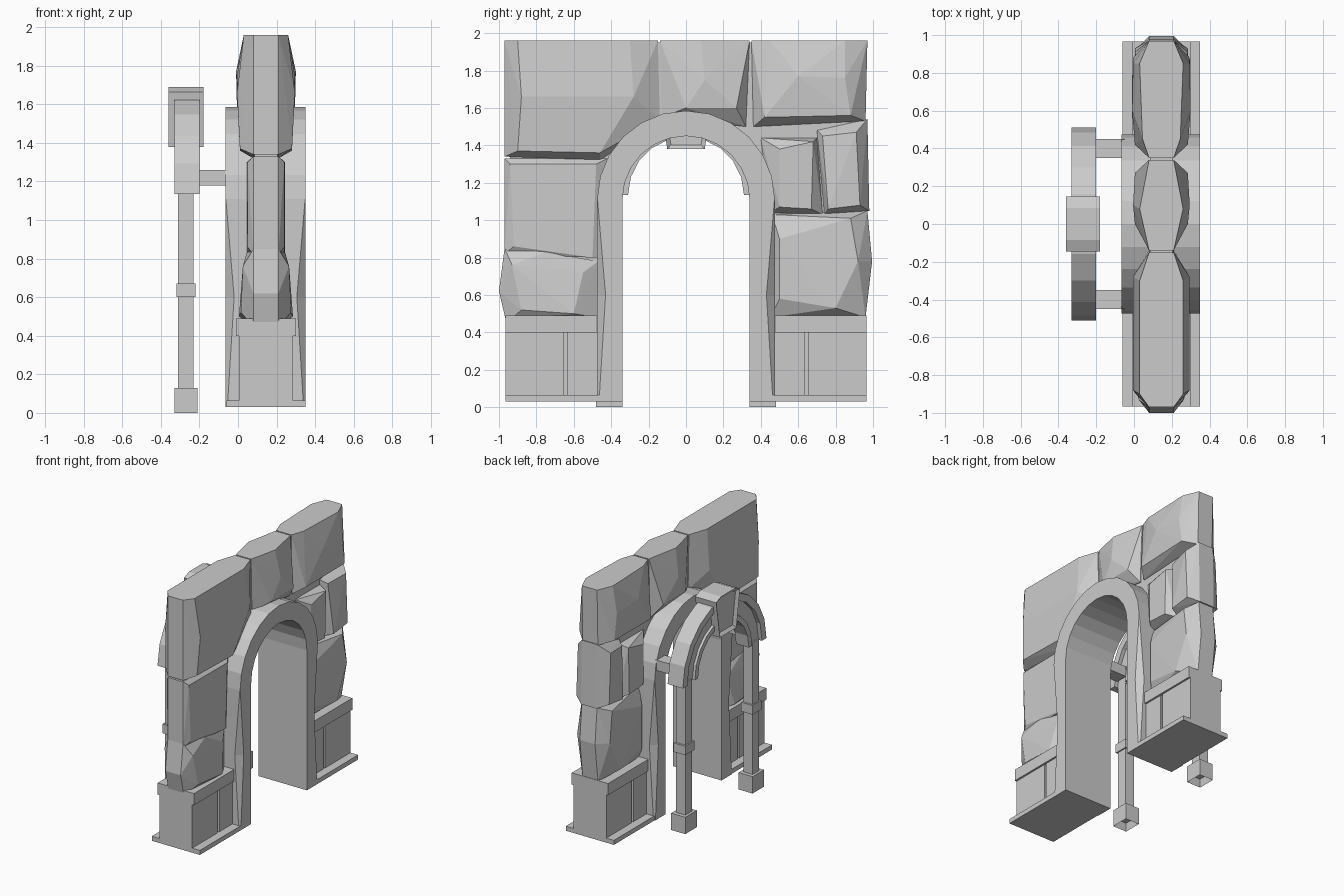
import bpy, bmesh
from math import sin, cos, pi

old = bpy.data.objects.get("Cube")
if old:
    bpy.data.objects.remove(old, do_unlink=True)

stone = bpy.data.materials.new("grey stone")
stone.use_nodes = True
stone.diffuse_color = (0.6, 0.6, 0.6, 1)
bsdf = next(n for n in stone.node_tree.nodes if n.type == 'BSDF_PRINCIPLED')
bsdf.inputs["Base Color"].default_value = stone.diffuse_color
MID = 0.145  # wall centre plane


def finish(name, bm):
    bmesh.ops.recalc_face_normals(bm, faces=bm.faces)
    mesh = bpy.data.meshes.new(name)
    bm.to_mesh(mesh)
    bm.free()
    mesh.materials.append(stone)
    obj = bpy.data.objects.new(name, mesh)
    bpy.context.collection.objects.link(obj)
    return obj


def loft(name, sections):
    """Join equal-length loops of points and cap both ends."""
    bm = bmesh.new()
    loops = [[bm.verts.new(p) for p in s] for s in sections]
    n = len(loops[0])
    for a, b in zip(loops, loops[1:]):
        for i in range(n):
            j = (i + 1) % n
            bm.faces.new((a[i], a[j], b[j], b[i]))
    bm.faces.new(loops[0])
    bm.faces.new(loops[-1])
    return finish(name, bm)


def box(name, xs, ys, zs):
    (x0, x1), (y0, y1) = xs, ys
    return loft(name, [[(x0, y0, z), (x1, y0, z), (x1, y1, z), (x0, y1, z)] for z in zs])


def band(name, inner, outer, x0, x1):
    """Strip between two (y, z) paths, given thickness along x."""
    return loft(name, [[(x0, *i), (x0, *o), (x1, *o), (x1, *i)]
                       for i, o in zip(inner, outer)])


def arc(radius, centre, steps):
    return [(-radius * cos(pi * i / steps), centre + radius * sin(pi * i / steps))
            for i in range(steps + 1)]


def rock(name, outline, ridge, edge=0.065):
    """Chiselled stone: hull of a thin outline and raised points, on both faces."""
    bm = bmesh.new()
    for side in (-1, 1):
        for y, z in outline:
            bm.verts.new((MID + side * edge, y, z))
        for y, z, h in ridge:
            bm.verts.new((MID + side * h, y, z))
    res = bmesh.ops.convex_hull(bm, input=bm.verts)
    loose = set(res["geom_interior"]) | set(res["geom_unused"])
    bmesh.ops.delete(bm, geom=[v for v in loose if isinstance(v, bmesh.types.BMVert)],
                     context='VERTS')
    return finish(name, bm)


def inset(obj, axis, sign, width, depth):
    """Sink a panel into the faces pointing along one axis."""
    bm = bmesh.new()
    bm.from_mesh(obj.data)
    bm.normal_update()
    faces = [f for f in bm.faces if f.normal[axis] * sign > 0.9]
    bmesh.ops.inset_region(bm, faces=faces, thickness=width, depth=-depth)
    bm.to_mesh(obj.data)
    bm.free()


# Wall core behind the stones
hole = arc(0.41, 1.11, 12)
rim = []
for y, z in hole:
    dy, dz = y, z - 1.11
    k = min(0.94 / max(abs(dy), 1e-4), 0.84 / max(dz, 1e-4))
    rim.append((dy * k, 1.11 + dz * k))
band("wall_core_arch", hole, rim, MID - 0.06, MID + 0.06)
for y, z in ((-0.94, 1.95), (0.94, 1.95)):
    box("wall_core_corner", (MID - 0.06, MID + 0.06), sorted((y, y * 0.45)), (1.5, z))
    box("wall_core_side", (MID - 0.06, MID + 0.06), sorted((y, y * 0.45)), (0.4, 1.5))

# Chiselled stones
rock("top_left_stone",
     [(-0.97, 1.34), (-0.46, 1.32), (-0.14, 1.54), (-0.15, 1.96), (-0.97, 1.96)],
     [(-0.88, 1.66, 0.15), (-0.28, 1.66, 0.15), (-0.9, 1.37, 0.135),
      (-0.46, 1.36, 0.135), (-0.9, 1.96, 0.115), (-0.3, 1.96, 0.115)])
rock("top_middle_stone",
     [(-0.13, 1.55), (0.32, 1.5), (0.34, 1.96), (-0.14, 1.96)],
     [(0.1, 1.75, 0.15), (0.08, 1.96, 0.115), (0, 1.6, 0.14), (0.27, 1.6, 0.14)])
rock("top_right_stone",
     [(0.36, 1.5), (0.96, 1.53), (0.97, 1.96), (0.35, 1.96)],
     [(0.42, 1.55, 0.14), (0.88, 1.56, 0.15), (0.6, 1.77, 0.155),
      (0.85, 1.76, 0.15), (0.45, 1.96, 0.1), (0.85, 1.96, 0.115)])
rock("right_inner_stone",
     [(0.45, 1.04), (0.73, 1.03), (0.7, 1.44), (0.4, 1.44)],
     [(0.5, 1.07, 0.13), (0.67, 1.06, 0.13), (0.68, 1.42, 0.13), (0.5, 1.38, 0.13)])
rock("right_outer_stone",
     [(0.74, 1.03), (0.98, 1.05), (0.97, 1.54), (0.7, 1.48)],
     [(0.76, 1.06, 0.14), (0.93, 1.08, 0.14), (0.91, 1.47, 0.14), (0.73, 1.45, 0.11)])
rock("right_lower_stone",
     [(0.45, 0.48), (0.96, 0.48), (0.995, 0.78), (0.97, 1.05), (0.46, 1.03)],
     [(0.5, 0.58, 0.12), (0.8, 0.53, 0.14), (0.92, 0.78, 0.14),
      (0.88, 1.01, 0.13), (0.5, 0.9, 0.12)])
rock("left_middle_stone",
     [(-0.97, 0.82), (-0.44, 0.8), (-0.42, 1.33), (-0.97, 1.33)],
     [(-0.92, 0.86, 0.095), (-0.5, 0.8, 0.1), (-0.48, 1.3, 0.1), (-0.94, 1.3, 0.095)])
rock("left_lower_stone",
     [(-0.96, 0.45), (-0.47, 0.48), (-0.47, 0.78), (-0.97, 0.85), (-1, 0.62)],
     [(-0.88, 0.52, 0.13), (-0.6, 0.5, 0.14), (-0.55, 0.72, 0.11),
      (-0.93, 0.76, 0.12), (-0.75, 0.83, 0.1)])

# Smooth surround of the opening
band("arch_surround", arc(0.34, 1.11, 12), arc(0.475, 1.11, 12), -0.065, 0.35)


def jamb(side):
    """Upright of the surround, its outer corners worn at mid height."""
    def section(z, c):
        pts = [(-0.065, 0.34), (0.35, 0.34), (0.35, 0.475 - c), (0.35 - c, 0.475),
               (c - 0.065, 0.475), (-0.065, 0.475 - c)]
        return [(x, side * y, z) for x, y in pts]
    loft("surround_jamb", [section(0.03, 0.01), section(0.6, 0.045), section(1.11, 0.002)])


for side in (-1, 1):
    def span(a, b):
        return sorted((side * a, side * b))

    jamb(side)
    # Plinth: plate, body, split panels and cap
    box("plinth_plate", (-0.06, 0.35), span(0.4, 0.965), (0.03, 0.065))
    box("plinth_body", (0.02, 0.27), span(0.44, 0.955), (0.06, 0.42))
    box("plinth_inner_panel", (0.005, 0.285), span(0.44, 0.635), (0.06, 0.41))
    box("plinth_outer_panel", (0.005, 0.285), span(0.655, 0.965), (0.06, 0.41))
    box("plinth_cap", (-0.01, 0.3), span(0.44, 0.965), (0.4, 0.49))

    # Free-standing frame: hollow foot, leg, band and tie beam
    foot = box("frame_foot", (-0.33, -0.21), span(0.34, 0.48), (0, 0.13))
    inset(foot, 2, -1, 0.015, 0.06)
    box("frame_leg", (-0.31, -0.23), span(0.37, 0.45), (0.12, 1.15))
    box("frame_leg_band", (-0.32, -0.22), span(0.355, 0.465), (0.6, 0.67))
    box("tie_beam", (-0.22, -0.05), span(0.35, 0.45), (1.18, 1.26))

# Frame arch: two rims around a recessed web
band("frame_arch_outer_rim", arc(0.455, 1.135, 10), arc(0.51, 1.135, 10), -0.33, -0.2)
band("frame_arch_inner_rim", arc(0.31, 1.135, 10), arc(0.35, 1.135, 10), -0.32, -0.21)
band("frame_arch_web", arc(0.34, 1.135, 10), arc(0.46, 1.135, 10), -0.3, -0.23)

# Keystone with sunk panels
profile = [(-0.1, 1.38), (0.1, 1.38), (0.145, 1.665), (0.085, 1.69),
           (-0.085, 1.69), (-0.145, 1.665)]
keystone = loft("frame_keystone", [[(x, y, z) for y, z in profile] for x in (-0.36, -0.18)])
for sign in (-1, 1):
    inset(keystone, 0, sign, 0.03, 0.02)
